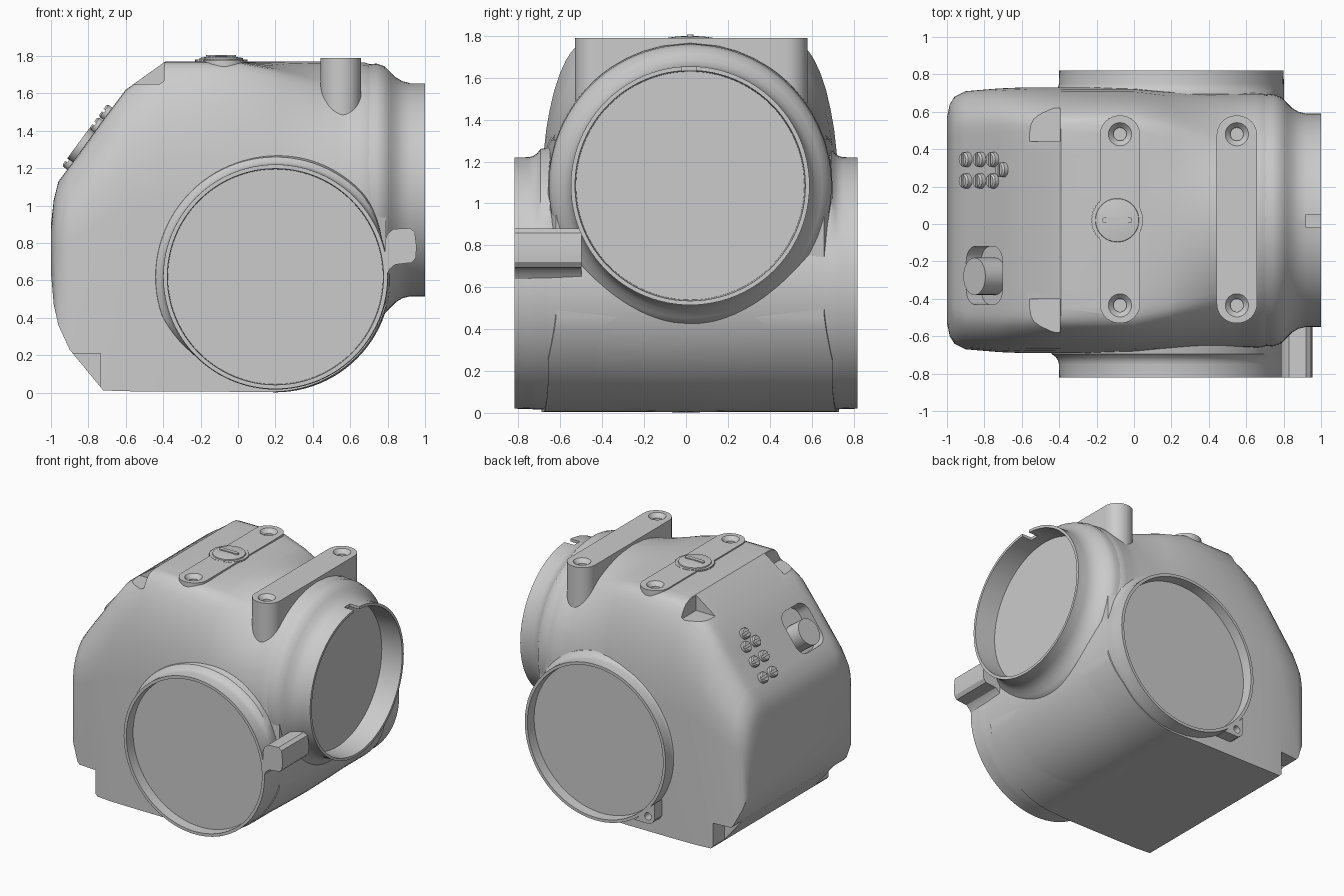
import bpy, bmesh, math
from mathutils import Matrix, Vector

cube = bpy.data.objects.get("Cube")
if cube:
    bpy.data.objects.remove(cube)

GREY = (0.6, 0.6, 0.6, 1)
mat = bpy.data.materials.new("plain grey")
mat.use_nodes = True
mat.diffuse_color = GREY
mat.node_tree.nodes["Principled BSDF"].inputs["Base Color"].default_value = GREY

CY = 0.02                                   # body centre line


def skin(name, rings, matrix=Matrix()):
    """Bridge equal closed rings of points and cap both ends."""
    bm = bmesh.new()
    loops = [[bm.verts.new(p) for p in ring] for ring in rings]
    for a, b in zip(loops, loops[1:]):
        for i in range(len(a)):
            j = (i + 1) % len(a)
            bm.faces.new((a[i], a[j], b[j], b[i]))
    bm.faces.new(loops[0])
    bm.faces.new(loops[-1])
    bm.transform(matrix)
    bmesh.ops.remove_doubles(bm, verts=bm.verts, dist=1e-5)
    bmesh.ops.recalc_face_normals(bm, faces=bm.faces)
    me = bpy.data.meshes.new(name)
    bm.to_mesh(me)
    bm.free()
    ob = bpy.data.objects.new(name, me)
    bpy.context.collection.objects.link(ob)
    me.materials.append(mat)
    return ob


def lathe(name, profile, matrix, seg=96, flare=lambda a: 1, core=9):
    """Spin (radius, height) points; flare scales the radius beyond core."""
    rings = []
    for r, h in profile:
        ring = []
        for i in range(seg):
            a = 2 * math.pi * i / seg
            q = min(r, core) + max(r - core, 0) * flare(a)
            ring.append((q * math.cos(a), q * math.sin(a), h))
        rings.append(ring)
    return skin(name, rings, matrix)


def prism(name, pts, h0, h1, matrix=Matrix()):
    return skin(name, [[(x, y, h) for x, y in pts] for h in (h0, h1)], matrix)


def rounded(hx, hy, r, n=10):
    pts = []
    for k, (sx, sy) in enumerate(((1, 1), (-1, 1), (-1, -1), (1, -1))):
        for i in range(n + 1):
            a = math.pi / 2 * (k + i / n)
            pts.append((sx * (hx - r) + r * math.cos(a), sy * (hy - r) + r * math.sin(a)))
    return pts


def box(x0, x1, y0, y1, z0, z1):
    return prism("cutter", [(x0, y0), (x1, y0), (x1, y1), (x0, y1)], z0, z1)


def cut(ob, cutters):
    for c in cutters:
        mod = ob.modifiers.new("cut", "BOOLEAN")
        mod.operation, mod.solver, mod.object = "DIFFERENCE", "EXACT", c
        bpy.context.view_layer.objects.active = ob
        bpy.ops.object.modifier_apply(modifier=mod.name)
        bpy.data.objects.remove(c)


def frame(origin, x, y, z):
    m = Matrix((x, y, z)).transposed().to_4x4()
    m.translation = Vector(origin)
    return m


# Body: sections along x (x, half width, bottom, top, shoulder, roundness)
stations = [
    (-1.0, .55, .64, .90, .78, 0), (-.985, .62, .47, 1.03, .78, 0),
    (-.96, .66, .36, 1.13, .80, 0), (-.90, .69, .23, 1.21, .82, 0),
    (-.72, .705, .012, 1.46, .92, 0), (-.60, .71, .008, 1.62, .98, 0),
    (-.39, .71, .006, 1.77, 1.0, 0), (0, .71, .005, 1.77, 1.0, 0),
    (.20, .70, .005, 1.77, 1.03, .3), (.45, .685, 0, 1.77, 1.08, .85),
    (.56, .68, 0, 1.77, 1.08, 1), (.68, .68, 0, 1.765, 1.08, 1),
    (.74, .66, 0, 1.745, 1.08, 1), (.79, .64, 0, 1.70, 1.08, 1)]

# Upper half of a boxy section as fractions of half width and height
shoulder = [(1, 0), (.998, .12), (.985, .32), (.968, .46), (.945, .58), (.915, .70),
            (.875, .81), (.835, .89), (.80, .94), (.765, .975), (.72, .993), (.66, 1),
            (.5, 1), (.35, 1), (.2, 1), (0, 1)]


def section(x):
    for a, b in zip(stations, stations[1:]):
        if a[0] <= x <= b[0]:
            t = (x - a[0]) / (b[0] - a[0])
            x, w, zb, zt, zc, k = [p + (q - p) * t for p, q in zip(a, b)]
            break
    if x > .2:                              # rounded lower corner
        zb = .62 - math.sqrt(.615 ** 2 - (x - .2) ** 2) + .02 * (x - .2)
    half = [(w, zb)]
    for u, v in shoulder:
        s = 1 - k + k / math.hypot(u, v)    # blend from boxy to round
        half.append((u * s * w, zc + (zt - zc) * v * s))
    return [(x, CY + y, z) for y, z in half] + [(x, CY - y, z) for y, z in half[-2::-1]]


xs = sorted({s[0] for s in stations} | {round(.23 + .03 * i, 3) for i in range(19)})
body = skin("body_shell", [section(x) for x in xs])

# Sloped face frame: local x runs up the slope, local z points outward
UP, OUT = Vector((.592, 0, .806)), Vector((-.806, 0, .592))


def on_slope(x, y):
    return frame((x, y, 1.13 + (x + .96) * 1.36), UP, (0, 1, 0), OUT)


cut(body, [prism("cutter", rounded(.165, .155, .08), -.1, .2, on_slope(-.8, -.275))])
for s in (1, -1):
    ys = sorted((CY + s * .42, CY + s * .60))
    yb = sorted((CY + s * .56, CY + s * .90))
    cut(body, [box(-.8, -.395, *ys, 1.65, 2), box(-1.2, -.735, *yb, -.1, .21)])

# Barrel running from front to back, slightly crowned
barrel = [(0, -.7), (.602, -.7), (.607, -.5), (.614, -.25), (.618, 0),
          (.614, .25), (.607, .5), (.602, .7), (0, .7)]
lathe("barrel", barrel, frame((.2, 0, .62), (1, 0, 0), (0, 0, 1), (0, -1, 0)))

# Front and back round ports, blended into the body along their upper side
port = [(0, .742), (.575, .742), (.578, .82), (.6, .82), (.601, .75), (.606, .73),
        (.618, .712), (.64, .695), (.65, .65), (.6, .6), (0, .6)]
rise = lambda a: min(1, max(0, 2 * math.sin(a) - 1.2 * math.cos(a) + .5))
for name, s in (("front_port", -1), ("back_port", 1)):
    m = frame((.2, 0, .62), (1, 0, 0), (0, 0, 1), (0, s, 0))
    lathe(name, port, m, flare=rise, core=.603)

# Side port with a small notch in its rim
side = [(0, .83), (.545, .83), (.55, 1), (.57, 1), (.57, .92), (.58, .88), (.6, .845),
        (.63, .815), (.66, .785), (.675, .74), (.66, .6), (0, .6)]
side_port = lathe("side_port", side, frame((0, CY, 1.085), (0, 1, 0), (0, 0, 1), (1, 0, 0)))
cut(side_port, [box(.92, 1.1, -.02, .05, 1.55, 1.75)])

# Lug beside the front port
lug = [(.785, .81), (.80, .85), (.83, .875), (.92, .88), (.945, .86), (.955, .78),
       (.95, .72), (.93, .695), (.88, .69), (.84, .685), (.81, .66), (.79, .62)]
prism("front_lug", lug, -.82, -.5, frame((0, 0, 0), (1, 0, 0), (0, 0, 1), (0, 1, 0)))

# Drilled ear on the back port
ear = prism("back_ear", [(-.04, -.12), (.03, -.05), (.05, -.03), (.055, 0), (.05, .03),
                         (.03, .05), (-.04, .12)], .68, .82,
            frame((-.25, 0, .17), (-.707, 0, -.707), (.707, 0, -.707), (0, 1, 0)))
cut(ear, [lathe("cutter", [(0, .75), (.028, .75), (.028, .9), (0, .9)],
                frame((-.25, 0, .17), (1, 0, 0), (0, 0, 1), (0, 1, 0)), 24)])

# Two mounting bars with countersunk holes
for name, x, low, top in (("middle_bar", -.075, 1.6, 1.78), ("side_bar", .55, 1.3, 1.79)):
    bar = prism(name, rounded(.108, .555, .105), low, top, Matrix.Translation((x, .025, 0)))
    holes = []
    for y in (.48, -.435):
        m = Matrix.Translation((x, y, top))
        holes.append(lathe("cutter", [(0, -.06), (.035, -.06), (.035, -.03), (.062, 0),
                                      (.062, .05), (0, .05)], m, 32))
        cut(body, [lathe("cutter", [(0, -.06), (.06, -.06), (.06, .2), (0, .2)], m, 32)])
    cut(bar, holes)

# Round cap on the middle bar, with knurled rim and raised grip
m = Matrix.Translation((-.09, .02, 0))
teeth = []
for i in range(96):
    r, a = .135 + .005 * (i % 2), i * math.pi / 48
    teeth.append((r * math.cos(a), r * math.sin(a)))
prism("cap_rim", teeth, 1.72, 1.782, m)
lathe("cap_disc", [(0, 1.75), (.125, 1.75), (.115, 1.79), (.06, 1.798), (0, 1.8)], m, 48)
prism("cap_grip", rounded(.08, .015, .014), 1.78, 1.806, m)

# Adjusting dial in its pocket
dial = [(.1 * math.cos(i * math.pi / 12), .1 * math.sin(i * math.pi / 12)) for i in range(24)]
prism("dial", dial, -.12, .035, on_slope(-.825, -.28))

# Cluster of small slotted buttons
spots = [(x, y) for x in (-.89, -.815, -.745) for y in (.23, .345)] + [(-.695, .29)]
for i, (x, y) in enumerate(spots):
    button = lathe("button_%d" % (i + 1), [(0, -.05), (.04, -.05), (.04, .025), (.032, .035),
                                           (0, .035)], on_slope(x, y), 20)
    cut(button, [prism("cutter", rounded(.008, .06, .004, 2), .022, .1, on_slope(x, y))])

# Smooth shading with crisp edges
bpy.ops.object.select_all(action="DESELECT")
for ob in bpy.context.scene.objects:
    if ob.type == "MESH":
        ob.select_set(True)
        bpy.context.view_layer.objects.active = ob
bpy.ops.object.shade_smooth_by_angle(angle=math.radians(32))
